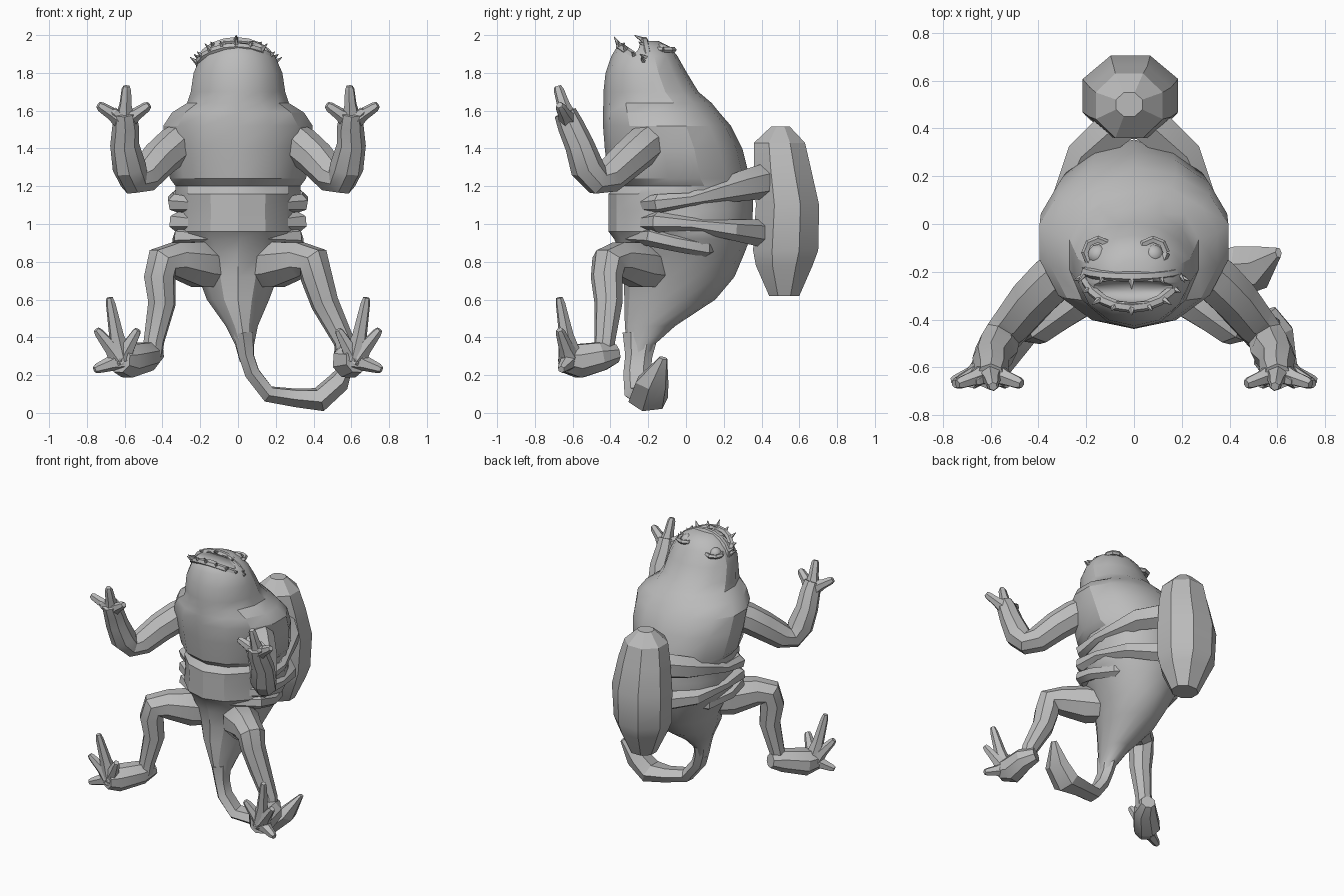
import bpy
import bmesh
from math import sin, cos, pi, radians
from mathutils import Vector, Matrix

cube = bpy.data.objects.get("Cube")
if cube:
    bpy.data.objects.remove(cube, do_unlink=True)

# One plain grey for the whole creature
GREY = (.5, .5, .5, 1)
skin = bpy.data.materials.new("plain grey")
skin.use_nodes = True
skin.diffuse_color = GREY
skin.node_tree.nodes["Principled BSDF"].inputs["Base Color"].default_value = GREY


def finish(name, bm, angle=28):
    """Turn a bmesh into a shaded, coloured object."""
    bmesh.ops.recalc_face_normals(bm, faces=bm.faces)
    mesh = bpy.data.meshes.new(name)
    bm.to_mesh(mesh)
    bm.free()
    mesh.materials.append(skin)
    obj = bpy.data.objects.new(name, mesh)
    bpy.context.collection.objects.link(obj)
    bpy.ops.object.select_all(action='DESELECT')
    obj.select_set(True)
    bpy.context.view_layer.objects.active = obj
    bpy.ops.object.shade_smooth_by_angle(angle=radians(angle))
    return obj


def skin_rings(name, rings):
    """Bridge a list of point rings and cap both ends."""
    bm = bmesh.new()
    loops = [[bm.verts.new(point) for point in ring] for ring in rings]
    count = len(loops[0])
    for low, high in zip(loops, loops[1:]):
        for i in range(count):
            j = (i + 1) % count
            bm.faces.new((low[i], low[j], high[j], high[i]))
    bm.faces.new(loops[0][::-1])
    bm.faces.new(loops[-1])
    return finish(name, bm)


def loft(name, rows, sides, widest=.5):
    """Stack egg shapes given as height, front, back, half width and centre x."""
    rings = []
    angles = [2 * pi * (i + .5) / sides for i in range(sides)]
    grow = 1 / cos(pi / sides)
    for z, front, back, half, shift in rows:
        middle = front + (back - front) * widest
        ring = []
        for a in angles:
            depth = back - middle if sin(a) > 0 else middle - front
            ring.append((shift + half * grow * cos(a), middle + depth * grow * sin(a), z))
        rings.append(ring)
    return skin_rings(name, rings)


def tube(name, points, radii, sides=8, stretch=1):
    """Sweep a circle along a path without twisting; stretch widens it front to back."""
    path = [Vector(p) for p in points]
    tangents = []
    for i in range(len(path)):
        before, after = path[max(i - 1, 0)], path[min(i + 1, len(path) - 1)]
        tangents.append((after - before).normalized())
    turn = tangents[0].to_track_quat('Z', 'Y')
    angles = [2 * pi * (k + .5) / sides for k in range(sides)]
    rings = []
    for i, (centre, radius) in enumerate(zip(path, radii)):
        if i:
            turn = tangents[i - 1].rotation_difference(tangents[i]) @ turn
        offsets = [turn @ Vector((radius * cos(a), radius * sin(a), 0)) for a in angles]
        rings.append([centre + Vector((o.x, o.y * stretch, o.z)) for o in offsets])
    return skin_rings(name, rings)


def ball(name, centre, size):
    """Low-poly ellipsoid."""
    bm = bmesh.new()
    bmesh.ops.create_uvsphere(bm, u_segments=12, v_segments=8, radius=1)
    bm.transform(Matrix.Translation(centre) @ Matrix.Diagonal((*size, 1)))
    return finish(name, bm)


def mirrored(points, side):
    return [(x * side, y, z) for x, y, z in points]


# Body and head: tail root, rump, belly fold, overhanging chest, shoulders, skull
body = loft("body", [
    (.27, -.3, -.2, .035, .045),
    (.36, -.31, -.17, .05, .035),
    (.46, -.32, -.06, .085, .02),
    (.6, -.32, .15, .165, 0),
    (.72, -.32, .25, .21, 0),
    (.84, -.34, .3, .27, 0),
    (.92, -.37, .33, .31, 0),
    (.96, -.4, .34, .33, 0),
    (1.07, -.4, .345, .32, 0),
    (1.16, -.4, .345, .33, 0),
    (1.2, -.36, .34, .33, 0),
    (1.24, -.4, .33, .36, 0),
    (1.4, -.42, .29, .39, 0),
    (1.52, -.43, .23, .395, 0),
    (1.59, -.43, .17, .35, 0),
    (1.64, -.43, .13, .27, 0),
    (1.7, -.43, .06, .25, 0),
    (1.8, -.42, .0, .235, 0),
    (1.89, -.39, -.05, .195, 0),
    (1.94, -.36, -.09, .14, 0),
    (1.97, -.31, -.15, .08, 0),
], 14, .55)

# Cut the open mouth right across the top of the head
cutter = ball("mouth_cutter", (-.01, -.28, 1.94), (.21, .05, .065))
cutter.hide_render = True
cut = body.modifiers.new("mouth", 'BOOLEAN')
cut.operation = 'DIFFERENCE'
cut.solver = 'EXACT'
cut.object = cutter
bpy.context.view_layer.objects.active = body
bpy.ops.object.modifier_apply(modifier=cut.name)
bpy.data.objects.remove(cutter, do_unlink=True)


def lip_point(t, reach, rise):
    """Point on a lip from the right corner (t=0) to the left (t=1)."""
    arch = sin(pi * t)
    return Vector((-.01 - .2 * cos(pi * t), -.19 - reach * arch, 1.83 + rise * arch))


# Lips with pointed teeth
for name, reach, rise, teeth, lean in (("lower", .16, .11, 9, -.3), ("upper", .03, .14, 5, -.9)):
    steps = [lip_point(i / 10, reach, rise) for i in range(11)]
    tube(name + "_lip", steps, [.012] + [.022] * 9 + [.012], 6)
    for i in range(teeth):
        t = (i + .5) / teeth
        root = lip_point(t, reach, rise)
        out = Vector((-.7 * cos(pi * t), lean, .5)).normalized()
        length = .045 if i % 2 else .06
        tube(name + "_tooth", [root, root + out * length], [.018, .002], 5)

# Eyes with rounded lids, nostrils between them
for x, z in ((-.15, 1.87), (.08, 1.91)):
    ball("eye", (x, -.13, z), (.045, .045, .045))
    ring = [(x + .055 * cos(a), -.12 + .055 * sin(a), z + .02 - abs(x) * .1)
            for a in [pi * k / 4 for k in range(9)]]
    tube("eyelid", ring, [.016] * len(ring), 5)
for x in (-.06, .01):
    ball("nostril", (x, -.18, 1.955), (.018, .02, .015))

# Tail curling to the creature's left, ending in a broad flat point
tube("tail",
     [(.03, -.24, .42), (.045, -.25, .3), (.075, -.26, .21), (.16, -.25, .1),
      (.3, -.21, .08), (.43, -.2, .07), (.53, -.18, .16), (.605, -.12, .29)],
     [.06, .045, .045, .048, .052, .068, .06, .015], 6, 1.6)

# Barrel-shaped pack on the back
loft("back_pack", [
    (.62, .44, .6, .09, -.01),
    (.78, .37, .67, .16, -.01),
    (.86, .355, .7, .19, -.015),
    (1.1, .37, .705, .2, -.015),
    (1.3, .36, .66, .17, -.015),
    (1.43, .36, .63, .14, -.02),
    (1.515, .45, .55, .055, -.02),
], 8)

arm = [(.2, -.11, 1.49), (.34, -.23, 1.41), (.42, -.31, 1.34), (.5, -.41, 1.25), (.55, -.47, 1.235),
       (.575, -.525, 1.3), (.6, -.565, 1.42), (.595, -.61, 1.52), (.6, -.64, 1.59)]
hand_root = (.6, -.62, 1.54)
finger_tips = [(.59, -.68, 1.73), (.74, -.67, 1.63), (.47, -.67, 1.63), (.67, -.66, 1.6)]
toe_tips = [(.68, -.67, .61), (.75, -.67, .44), (.53, -.67, .44), (.76, -.66, .23)]

for side, label in ((1, "left"), (-1, "right")):
    # Straps running from the pack round the flanks and sinking into the belly
    tube(label + "_upper_strap",
         mirrored([(.05, .43, 1.23), (.21, .29, 1.2), (.34, .02, 1.13), (.33, -.14, 1.11), (.14, -.3, 1.1)], side),
         [.095, .08, .035, .05, .03], 6)
    tube(label + "_lower_strap",
         mirrored([(.05, .41, .95), (.25, .24, .97), (.33, .02, 1), (.32, -.15, 1.01), (.14, -.3, 1)], side),
         [.075, .055, .035, .055, .03], 6)
    tube(label + "_hip_strap",
         mirrored([(.08, .22, .89), (.25, .1, .87), (.31, -.06, .9), (.3, -.18, .93), (.14, -.3, .93)], side),
         [.03, .045, .045, .05, .03], 6)

    # Arm and hand
    tube(label + "_arm", mirrored(arm, side), [.1, .105, .1, .09, .083, .09, .077, .07, .06])
    for tip in finger_tips:
        root, end = (Vector(p) for p in mirrored([hand_root, tip], side))
        tube(label + "_finger", [root, root.lerp(end, .5), root.lerp(end, .9), end],
             [.058, .034, .027, .018], 6)

    # Leg: the left shin splays outward, the right one drops straight
    ankle = .56 if side > 0 else .445
    leg = [(.06, -.12, .76), (.2, -.25, .785), (.33, -.36, .81), (.4, -.41, .795), (.415, -.42, .72),
           (ankle / 2 + .18, -.41, .58), (ankle, -.43, .38), (ankle + .01, -.44, .3)]
    tube(label + "_leg", mirrored(leg, side), [.1, .13, .1, .095, .085, .075, .056, .055])

    # Broad foot with upturned toes
    foot = [(ankle - .01, -.37, .315), (ankle + .03, -.45, .3), (.59, -.57, .275), (.63, -.64, .28)]
    tube(label + "_foot", mirrored(foot, side), [.05, .08, .095, .07])
    for tip in toe_tips:
        root, end = (Vector(p) for p in mirrored([(.62, -.61, .28), tip], side))
        tube(label + "_toe", [root, root.lerp(end, .4), root.lerp(end, .9), end],
             [.07, .04, .026, .018], 6)
